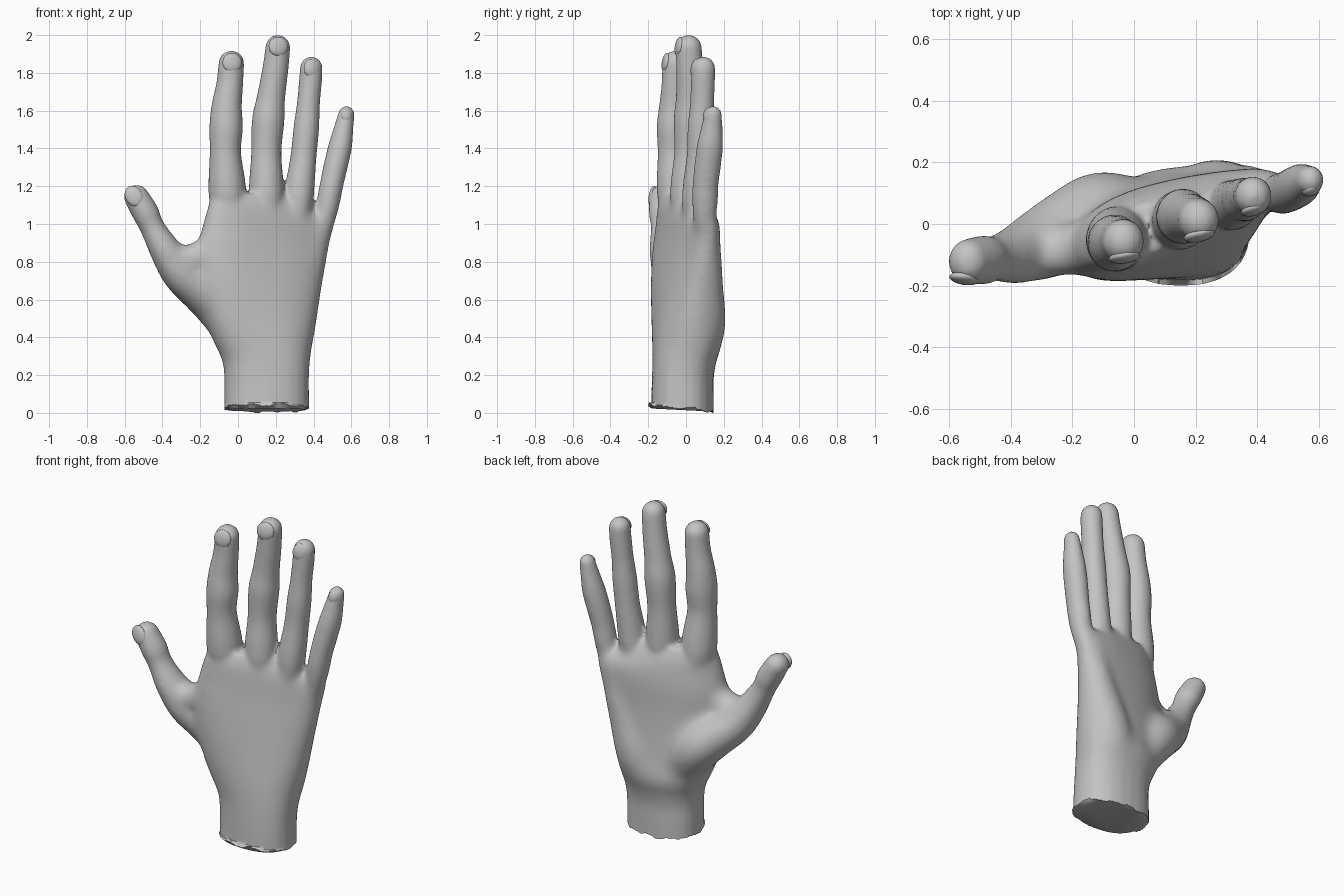
import bpy, bmesh, math, random
from mathutils import Vector, Matrix

if "Cube" in bpy.data.objects:
    bpy.data.objects.remove(bpy.data.objects["Cube"])
random.seed(4)

grey = bpy.data.materials.new("plain grey")
grey.use_nodes = True
COLOUR = (0.55, 0.55, 0.55, 1)
grey.diffuse_color = COLOUR
bsdf = next(n for n in grey.node_tree.nodes if n.type == 'BSDF_PRINCIPLED')
bsdf.inputs["Base Color"].default_value = COLOUR
bsdf.inputs["Roughness"].default_value = 0.7

SIDES = 24


def skin(bm, rings):
    """Close a stack of point rings into a solid."""
    loops = [[bm.verts.new(p) for p in ring] for ring in rings]
    for a, b in zip(loops, loops[1:]):
        for i in range(SIDES):
            j = (i + 1) % SIDES
            bm.faces.new((a[i], a[j], b[j], b[i]))
    bm.faces.new(loops[0][::-1])
    bm.faces.new(loops[-1])


def catmull(pts, steps=5):
    """Smoothly interpolate rows of numbers."""
    p = [Vector(q) for q in pts]
    p = [2 * p[0] - p[1]] + p + [2 * p[-1] - p[-2]]
    out = []
    for i in range(1, len(p) - 2):
        a, b, c, d = p[i - 1:i + 3]
        for s in range(steps):
            t = s / steps
            out.append(0.5 * (2 * b + (c - a) * t + (2 * a - 5 * b + 4 * c - d) * t * t
                              + (3 * b - a - 3 * c + d) * t ** 3))
    return out + [p[-2]]


def tube(bm, pts, depth=1.05):
    """Round tube through (x, y, z, radius) with domed ends."""
    rows = catmull(pts)
    pos = [Vector(r[:3]) for r in rows]
    rad = [r[3] for r in rows]
    rings = []

    def ring(centre, tangent, r):
        side = Vector((0, 1, 0)).cross(tangent).normalized()
        front = tangent.cross(side).normalized()
        rings.append([centre + r * (side * math.cos(a) + front * math.sin(a) * depth)
                      for a in (2 * math.pi * k / SIDES for k in range(SIDES))])

    n = len(pos)
    tan = [(pos[min(i + 1, n - 1)] - pos[max(i - 1, 0)]).normalized() for i in range(n)]
    dome = [math.radians(a) for a in (18, 36, 54, 70, 83)]
    for a in reversed(dome):
        ring(pos[0] - tan[0] * rad[0] * math.sin(a), tan[0], rad[0] * math.cos(a))
    for c, t, r in zip(pos, tan, rad):
        ring(c, t, r)
    for a in dome:
        ring(pos[-1] + tan[-1] * rad[-1] * math.sin(a), tan[-1], rad[-1] * math.cos(a))
    skin(bm, rings)


def power(v, e):
    return math.copysign(abs(v) ** e, v)


bm = bmesh.new()

# Wrist and palm: z, x min, x max, y centre, half depth, slope across
palm = [
    (-0.08, -0.075, 0.378, -0.020, 0.168, 0.00),
    (0.10, -0.073, 0.376, -0.018, 0.165, 0.00),
    (0.20, -0.073, 0.376, -0.016, 0.164, 0.02),
    (0.29, -0.088, 0.384, -0.006, 0.172, 0.05),
    (0.37, -0.130, 0.398, 0.006, 0.184, 0.10),
    (0.48, -0.165, 0.418, 0.000, 0.172, 0.17),
    (0.65, -0.200, 0.445, 0.000, 0.155, 0.24),
    (0.80, -0.208, 0.473, 0.008, 0.140, 0.28),
    (0.92, -0.207, 0.495, 0.020, 0.130, 0.30),
    (1.01, -0.185, 0.502, 0.025, 0.120, 0.31),
    (1.09, -0.160, 0.380, 0.005, 0.108, 0.30),
    (1.16, -0.130, 0.300, -0.005, 0.080, 0.30),
]
rings = []
for z, x0, x1, cy, hd, slope in catmull(palm, 3):
    cx, hw = (x0 + x1) / 2, (x1 - x0) / 2
    taper = 0.25 * min(1, max(0, (z - 0.4) / 0.5))
    ring = []
    for k in range(SIDES):
        a = 2 * math.pi * k / SIDES
        c, s = power(math.cos(a), 0.85), power(math.sin(a), 0.85)
        ring.append((cx + hw * c, cy + slope * hw * c + hd * (1 - taper * c) * s, z))
    rings.append(ring)
skin(bm, rings)

# Index, middle, ring and little fingers
tube(bm, [(-0.045, -0.03, 0.95, 0.075), (-0.052, -0.043, 1.10, 0.098), (-0.059, -0.053, 1.22, 0.098),
          (-0.067, -0.063, 1.38, 0.083), (-0.063, -0.062, 1.51, 0.089), (-0.060, -0.058, 1.62, 0.081),
          (-0.044, -0.055, 1.74, 0.071), (-0.035, -0.055, 1.85, 0.068)])
tube(bm, [(0.15, 0.015, 0.95, 0.075), (0.150, 0.013, 1.10, 0.092), (0.150, 0.015, 1.22, 0.091),
          (0.150, 0.022, 1.38, 0.080), (0.160, 0.025, 1.55, 0.086), (0.175, 0.025, 1.67, 0.075),
          (0.198, 0.02, 1.82, 0.069), (0.211, 0.014, 1.935, 0.066)])
tube(bm, [(0.30, 0.06, 0.92, 0.06), (0.314, 0.060, 1.08, 0.078), (0.328, 0.064, 1.20, 0.077),
          (0.347, 0.076, 1.36, 0.069), (0.362, 0.080, 1.51, 0.068), (0.373, 0.085, 1.64, 0.061),
          (0.384, 0.090, 1.76, 0.061), (0.388, 0.092, 1.826, 0.060)])
tube(bm, [(0.435, 0.10, 0.90, 0.045), (0.468, 0.100, 1.06, 0.061), (0.494, 0.103, 1.20, 0.062),
          (0.520, 0.116, 1.32, 0.064), (0.543, 0.128, 1.42, 0.062), (0.562, 0.138, 1.52, 0.050),
          (0.574, 0.143, 1.582, 0.043)], 1.1)

# Thumb, growing out of the thumb mound
tube(bm, [(0.01, 0.00, 0.43, 0.130), (-0.105, 0.02, 0.58, 0.138), (-0.20, -0.015, 0.66, 0.125),
          (-0.30, -0.065, 0.745, 0.108), (-0.385, -0.10, 0.865, 0.085), (-0.452, -0.112, 0.98, 0.066),
          (-0.490, -0.117, 1.06, 0.071), (-0.537, -0.122, 1.142, 0.066)], 1.12)
# Web between thumb and palm
tube(bm, [(-0.34, -0.095, 0.80, 0.075), (-0.26, -0.092, 0.815, 0.076), (-0.15, -0.075, 0.85, 0.085)])
# Heel of the palm on the little finger side
tube(bm, [(0.235, 0.055, 0.40, 0.138), (0.268, 0.070, 0.50, 0.138), (0.32, 0.080, 0.65, 0.118),
          (0.372, 0.097, 0.80, 0.093), (0.41, 0.105, 0.95, 0.075)])

mesh = bpy.data.meshes.new("hand")
bmesh.ops.recalc_face_normals(bm, faces=bm.faces)
bm.to_mesh(mesh)
bm.free()
hand = bpy.data.objects.new("hand", mesh)
bpy.context.collection.objects.link(hand)

# Fuse the volumes into one skin and soften the joins
remesh = hand.modifiers.new("fuse", 'REMESH')
remesh.mode = 'VOXEL'
remesh.voxel_size = 0.012
soft = hand.modifiers.new("soften", 'SMOOTH')
soft.factor = 0.5
soft.iterations = 6
fused = bpy.data.meshes.new_from_object(
    hand.evaluated_get(bpy.context.evaluated_depsgraph_get()))
hand.modifiers.clear()
hand.data = fused
bm = bmesh.new()
bm.from_mesh(fused)


# Soften the palm further, fading out towards wrist, fingers and thumb
def softness(p):
    return min((p.z - 0.2) / 0.15, (1.15 - p.z) / 0.2, (p.x + 0.42) / 0.15, 1)


PASSES = 40
weights = [(v, softness(v.co)) for v in bm.verts]
for k in range(PASSES):
    bmesh.ops.smooth_vert(bm, verts=[v for v, w in weights if w > k / PASSES], factor=0.5,
                          use_axis_x=True, use_axis_y=True, use_axis_z=True)

# Ragged, slightly slanted cut at the wrist
bmesh.ops.bisect_plane(bm, geom=bm.verts[:] + bm.edges[:] + bm.faces[:],
                       plane_co=(0, 0, 0.024), plane_no=Vector((0, 0.11, 1)).normalized(),
                       clear_inner=True)
rim = [e for e in bm.edges if e.is_boundary]
for v in {v for e in rim for v in e.verts}:
    a = math.atan2(v.co.y, v.co.x - 0.15)
    wave = math.sin(9 * a) + math.sin(5 * a + 1)
    v.co.z = max(0.0, v.co.z + 0.005 * wave + random.uniform(-0.004, 0.004))
    v.co.y -= 0.015 * max(0, -v.co.y / 0.17)
cap = bmesh.ops.holes_fill(bm, edges=rim, sides=0)["faces"]
bmesh.ops.inset_individual(bm, faces=cap, thickness=0.02)
for v in {v for f in cap for v in f.verts}:
    v.co.z = 0.014 - 0.05 * v.co.y
bm.to_mesh(fused)
bm.free()
fused.materials.clear()
fused.materials.append(grey)


def smooth(obj, angle):
    bpy.ops.object.select_all(action='DESELECT')
    obj.select_set(True)
    bpy.context.view_layer.objects.active = obj
    bpy.ops.object.shade_smooth_by_angle(angle=math.radians(angle))


smooth(hand, 45)

# Nails: name, centre, half width, half length, lean, turn
for name, centre, hw, hl, lean, turn in [
        ("thumb_nail", (-0.551, -0.177, 1.148), 0.046, 0.058, -32, 0),
        ("index_nail", (-0.031, -0.107, 1.855), 0.052, 0.052, 6, 8),
        ("middle_nail", (0.213, -0.037, 1.94), 0.052, 0.052, 5, 12),
        ("ring_nail", (0.390, 0.048, 1.825), 0.044, 0.050, 3, 16),
        ("little_nail", (0.576, 0.112, 1.575), 0.031, 0.040, 8, 20)]:
    nb = bmesh.new()
    bmesh.ops.create_uvsphere(nb, u_segments=20, v_segments=10, radius=1)
    nb.transform(Matrix.Translation(centre) @ Matrix.Rotation(math.radians(turn), 4, 'Z')
                 @ Matrix.Rotation(math.radians(lean), 4, 'Y')
                 @ Matrix.Rotation(math.radians(-10), 4, 'X')
                 @ Matrix.Diagonal((hw, 0.020, hl, 1)))
    nm = bpy.data.meshes.new(name)
    nb.to_mesh(nm)
    nb.free()
    nm.materials.append(grey)
    nail = bpy.data.objects.new(name, nm)
    bpy.context.collection.objects.link(nail)
    smooth(nail, 45)
